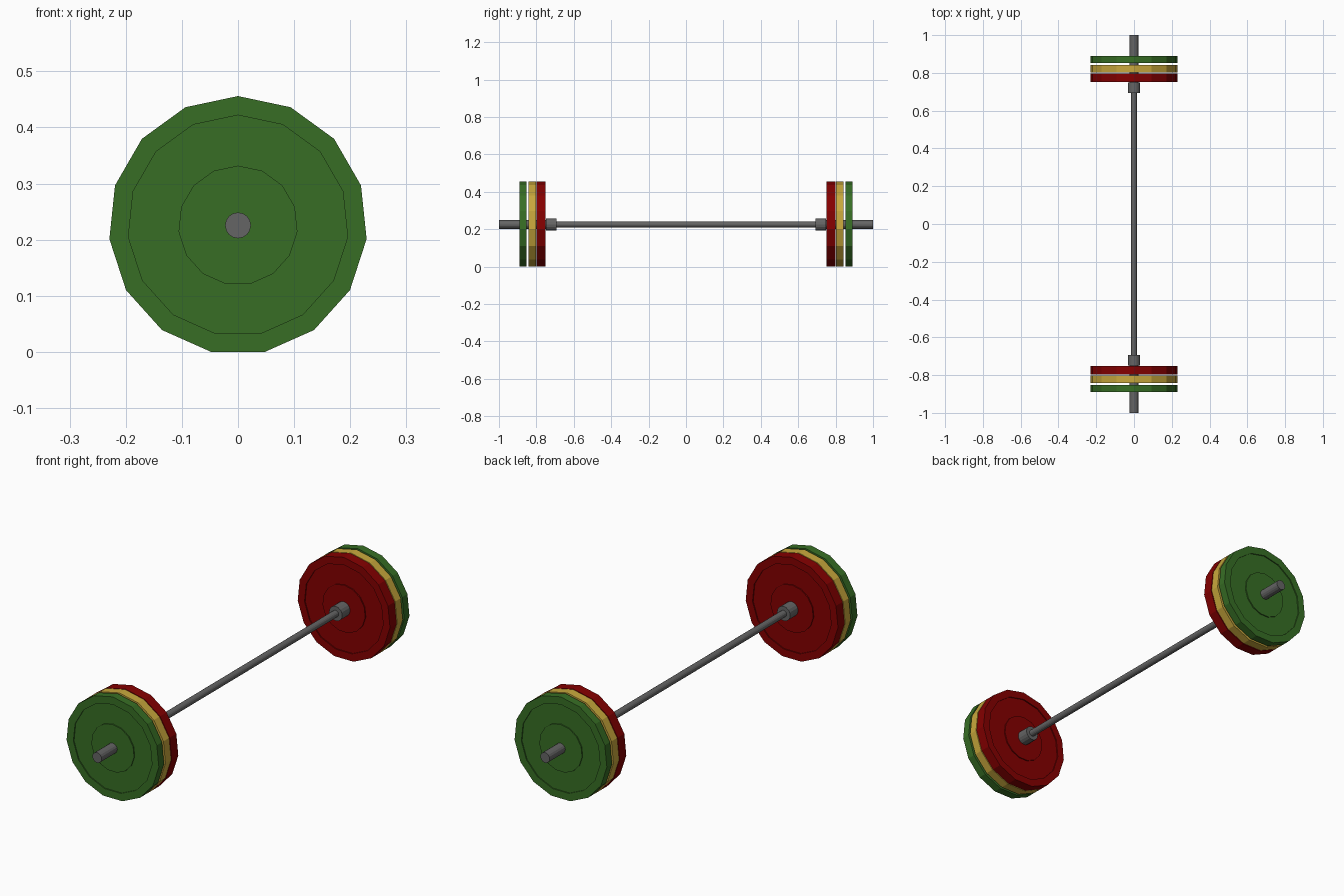
import bpy, bmesh, math

if "Cube" in bpy.data.objects:
    bpy.data.objects.remove(bpy.data.objects["Cube"])

AXIS_Z = 0.2255      # height of the bar axis
PLATE_R = 0.2305


def material(name, rgb):
    m = bpy.data.materials.new(name)
    m.diffuse_color = (*rgb, 1)
    m.use_nodes = True
    m.node_tree.nodes["Principled BSDF"].inputs["Base Color"].default_value = m.diffuse_color
    return m


red = material("dark red", (0.23, 0.0, 0.0))
yellow = material("mustard yellow", (0.58, 0.39, 0.045))
green = material("leaf green", (0.038, 0.155, 0.018))
steel = material("grey steel", (0.13, 0.13, 0.13))


def lathe(name, profile, sides, mat, closed=False):
    """Turn (radius, y) points around the bar axis, one corner pointing up."""
    bm = bmesh.new()
    rings = []
    for r, y in profile:
        rings.append([bm.verts.new((r * math.sin(2 * math.pi * i / sides), y,
                                    AXIS_Z + r * math.cos(2 * math.pi * i / sides)))
                      for i in range(sides)])
    pairs = list(zip(rings, rings[1:]))
    if closed:
        pairs.append((rings[-1], rings[0]))
    else:
        bm.faces.new(rings[0])
        bm.faces.new(rings[-1])
    for a, b in pairs:
        for i in range(sides):
            j = (i + 1) % sides
            bm.faces.new((a[i], a[j], b[j], b[i]))
    bmesh.ops.recalc_face_normals(bm, faces=bm.faces)
    me = bpy.data.meshes.new(name)
    bm.to_mesh(me)
    bm.free()
    me.materials.append(mat)
    ob = bpy.data.objects.new(name, me)
    bpy.context.collection.objects.link(ob)
    return ob


def plate(name, y0, y1, mat, s):
    """Weight plate with a shallow straight-walled recess on both faces."""
    d = 0.005
    half = [(0.022, 0), (0.1065, 0), (0.1065, d), (0.1965, d), (0.1965, 0), (PLATE_R, 0)]
    profile = [(r, s * (y0 + o)) for r, o in half]
    profile += [(r, s * (y1 - o)) for r, o in reversed(half)]
    lathe(name, profile, 15, mat, closed=True)


# Long thin grip bar
lathe("grip_bar", [(0.015, -0.70), (0.015, 0.70)], 16, steel)

for side, s in (("front", -1), ("back", 1)):
    # Thick sleeve that carries the plates
    lathe(side + "_sleeve", [(0.023, s * 0.72), (0.023, s * 1.0)], 16, steel)
    # Stop collar
    lathe(side + "_collar", [(0.0325, s * 0.693), (0.0325, s * 0.749)], 16, steel)
    # Three weight plates
    plate(side + "_red_plate", 0.751, 0.798, red, s)
    plate(side + "_yellow_plate", 0.802, 0.842, yellow, s)
    plate(side + "_green_plate", 0.852, 0.889, green, s)
